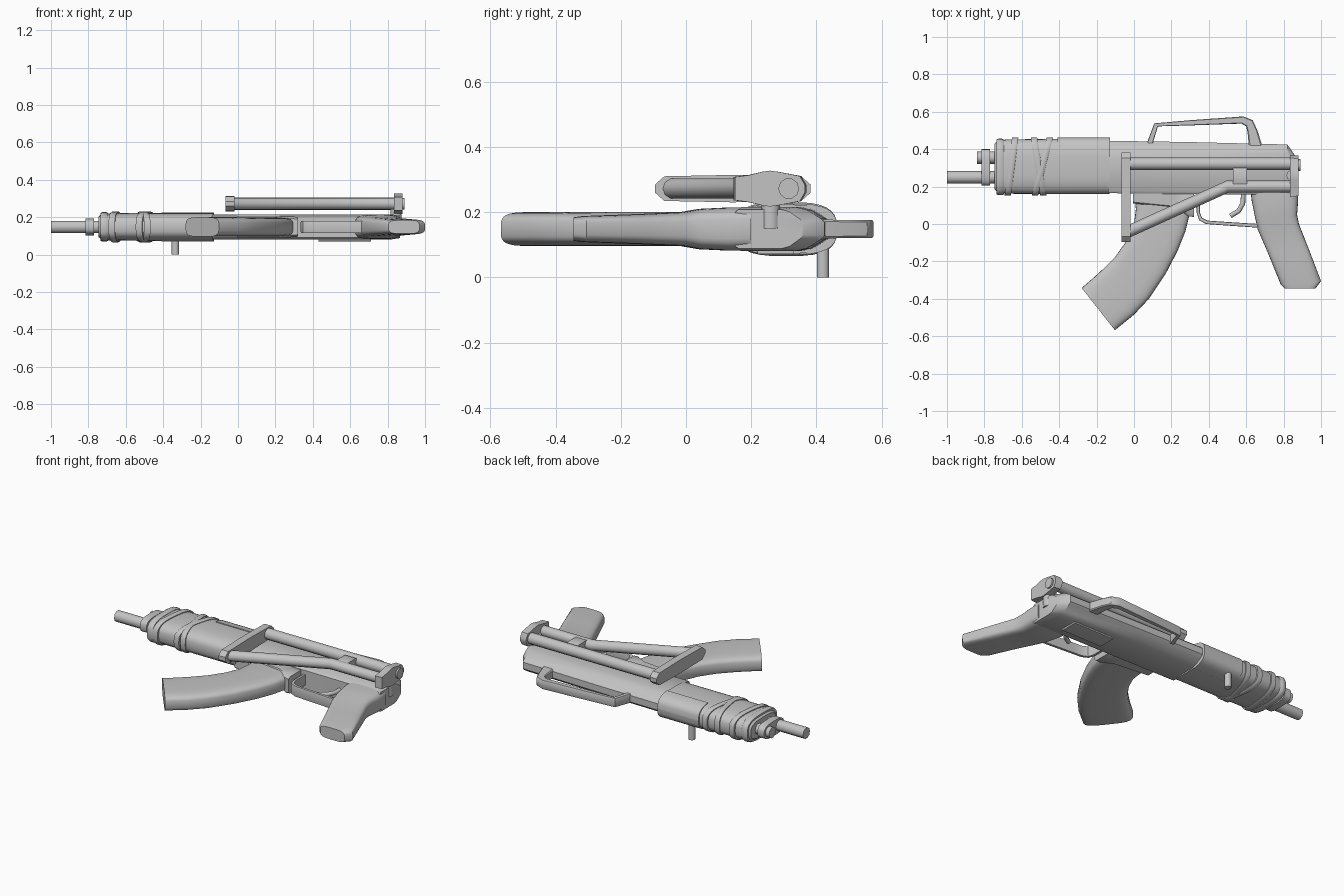
import bpy, bmesh, math
from mathutils import Vector

old = bpy.data.objects.get("Cube")
if old:
    bpy.data.objects.remove(old, do_unlink=True)

grey = bpy.data.materials.new("plain_grey")
grey.use_nodes = True
grey.diffuse_color = (0.55, 0.55, 0.55, 1)
bsdf = grey.node_tree.nodes["Principled BSDF"]
bsdf.inputs["Base Color"].default_value = (0.55, 0.55, 0.55, 1)
bsdf.inputs["Roughness"].default_value = 0.6

MID = 0.148     # height of the gun's centre plane
STOCK = 0.272   # height of the folded stock


def finish(obj, angle=38):
    obj.data.materials.append(grey)
    bpy.ops.object.select_all(action="DESELECT")
    obj.select_set(True)
    bpy.context.view_layer.objects.active = obj
    bpy.ops.object.shade_smooth_by_angle(angle=math.radians(angle))
    return obj


def oval(power, count=32):
    """Superellipse section: (position from edge A to edge B, height)."""
    pts = []
    for i in range(count):
        a = math.tau * i / count
        c, s = math.cos(a), math.sin(a)
        pts.append((math.copysign(abs(c) ** (2 / power), c),
                    math.copysign(abs(s) ** (2 / power), s)))
    return pts


def mirrored(half):
    """Closed section from its upper half."""
    return half + [(t, -s) for t, s in reversed(half)]


def loft(name, stations, section, z=MID):
    """Skin sections; a station is (edge A, edge B, half height)."""
    bm = bmesh.new()
    rings = []
    for a, b, h in stations:
        a, b = Vector(a), Vector(b)
        ring = []
        for t, s in section:
            p = (a + b) / 2 + (b - a) / 2 * t
            ring.append(bm.verts.new((p.x, p.y, z + s * h)))
        rings.append(ring)
    n = len(section)
    for r, q in zip(rings, rings[1:]):
        for i in range(n):
            j = (i + 1) % n
            bm.faces.new((r[i], r[j], q[j], q[i]))
    bm.faces.new(rings[0])
    bm.faces.new(rings[-1])
    bmesh.ops.recalc_face_normals(bm, faces=bm.faces)
    mesh = bpy.data.meshes.new(name)
    bm.to_mesh(mesh)
    bm.free()
    obj = bpy.data.objects.new(name, mesh)
    bpy.context.collection.objects.link(obj)
    return finish(obj)


def along_x(name, rows, section, z=MID):
    """Loft whose rows are (x, y low, y high, half height)."""
    return loft(name, [((x, lo), (x, hi), h) for x, lo, hi, h in rows], section, z)


def tube(name, points, radius):
    """Round rod along a path, with closed ends."""
    curve = bpy.data.curves.new(name, "CURVE")
    curve.dimensions = "3D"
    curve.bevel_depth = radius
    curve.bevel_resolution = 3
    curve.use_fill_caps = True
    spline = curve.splines.new("POLY")
    spline.points.add(len(points) - 1)
    for p, co in zip(spline.points, points):
        p.co = (*co, 1)
    obj = bpy.data.objects.new(name, curve)
    bpy.context.collection.objects.link(obj)
    bpy.ops.object.select_all(action="DESELECT")
    obj.select_set(True)
    bpy.context.view_layer.objects.active = obj
    bpy.ops.object.convert(target="MESH")
    return finish(bpy.context.object)


BOX = mirrored([(-1, 0.8), (-0.8, 1), (0.8, 1), (1, 0.8)])
SOFT = oval(3)

# Barrel, gas tube and the collar that joins them
tube("barrel", [(-1, 0.25, MID), (-0.7, 0.25, MID)], 0.034)
tube("gas_tube", [(-0.84, 0.355, MID), (-0.7, 0.355, MID)], 0.033)
along_x("barrel_collar", [(-0.815, 0.205, 0.4, 0.046), (-0.77, 0.205, 0.4, 0.046)], SOFT)

# Handguard with a raised top cover
along_x("handguard", [(-0.745, 0.185, 0.43, 0.055), (-0.73, 0.168, 0.446, 0.068),
                      (-0.68, 0.162, 0.452, 0.073), (-0.42, 0.16, 0.455, 0.075),
                      (-0.13, 0.16, 0.455, 0.075)], SOFT)
arch = [((t - 0.7) / 0.3, s) for t, s in SOFT if t >= 0.4 and s >= 0]
arch = [(-1, 0.98)] + arch[::-1]
along_x("handguard_cover", [(-0.41, 0.37, 0.463, 0.079), (-0.128, 0.37, 0.463, 0.079)],
        mirrored(arch))

# Tilted wraps: (x at low edge, x at high edge)
for i, (low, high) in enumerate([(-0.675, -0.635), (-0.53, -0.45), (-0.485, -0.535)]):
    w = 0.017
    loft(f"wrap_{i + 1}", [((low + d, 0.152), (high + d, 0.463), h)
                           for d, h in ((-w, 0.078), (-w * 0.6, 0.083),
                                        (w * 0.6, 0.083), (w, 0.078))], SOFT)
along_x("front_wrap", [(-0.735, 0.158, 0.45, 0.074), (-0.725, 0.155, 0.456, 0.079),
                       (-0.705, 0.155, 0.456, 0.079), (-0.695, 0.158, 0.45, 0.074)], SOFT)

# Receiver: flat sides that slope to a narrow top
RECEIVER = mirrored([(-1, 0.85), (-0.9, 1), (0.35, 1), (0.6, 0.88), (0.9, 0.5), (1, 0.3)])
along_x("receiver", [(-0.14, 0.165, 0.445, 0.067), (0.3, 0.16, 0.438, 0.067),
                     (0.82, 0.155, 0.425, 0.067), (0.865, 0.15, 0.36, 0.06)], RECEIVER)
along_x("side_port_cover", [(0.43, 0.22, 0.33, 0.006), (0.71, 0.22, 0.33, 0.006)],
        BOX, 0.077)

# Charging handle reaching down
tube("charging_handle", [(-0.335, 0.42, 0.14), (-0.335, 0.42, 0)], 0.02)

# Carrying handle
loft("carry_handle", [((0.07, 0.41), (0.105, 0.41), 0.027), ((0.072, 0.44), (0.103, 0.44), 0.027),
                      ((0.108, 0.538), (0.128, 0.522), 0.027),
                      ((0.3, 0.555), (0.3, 0.527), 0.027),
                      ((0.585, 0.575), (0.575, 0.537), 0.027),
                      ((0.635, 0.555), (0.6, 0.522), 0.027),
                      ((0.66, 0.5), (0.607, 0.49), 0.027),
                      ((0.69, 0.405), (0.615, 0.405), 0.03)], BOX)

# Magazine and its well
along_x("magazine_well", [(-0.005, 0.11, 0.18, 0.057), (0.22, 0.085, 0.18, 0.057),
                          (0.295, 0.04, 0.18, 0.055), (0.32, 0.038, 0.18, 0.052)], BOX)
loft("magazine", [((0.0, 0.17), (0.3, 0.17), 0.05), ((0.01, 0.08), (0.3, 0.06), 0.052),
                  ((0.0, 0.0), (0.275, -0.04), 0.052), ((-0.04, -0.09), (0.235, -0.14), 0.052),
                  ((-0.1, -0.175), (0.17, -0.265), 0.052),
                  ((-0.17, -0.245), (0.08, -0.4), 0.052),
                  ((-0.225, -0.295), (0.0, -0.485), 0.052),
                  ((-0.28, -0.342), (-0.102, -0.568), 0.052)], oval(4))

# Trigger guard and trigger
loft("trigger_guard", [((0.335, 0.17), (0.352, 0.17), 0.032), ((0.335, 0.06), (0.352, 0.06), 0.032),
                       ((0.348, 0.02), (0.365, 0.032), 0.032),
                       ((0.385, 0.0), (0.395, 0.018), 0.032),
                       ((0.45, -0.005), (0.45, 0.014), 0.032),
                       ((0.67, -0.02), (0.67, 0.0), 0.032)], BOX)
tube("trigger", [(0.585, 0.17, MID), (0.582, 0.11, MID), (0.56, 0.07, MID),
                 (0.515, 0.043, MID)], 0.013)

# Pistol grip flaring into the receiver
loft("pistol_grip", [((0.62, 0.2), (0.872, 0.2), 0.066), ((0.63, 0.12), (0.878, 0.13), 0.066),
                     ((0.648, 0.03), (0.872, 0.05), 0.062), ((0.662, -0.03), (0.882, 0.0), 0.052),
                     ((0.72, -0.165), (0.935, -0.135), 0.046),
                     ((0.785, -0.325), (1.0, -0.305), 0.04),
                     ((0.805, -0.345), (0.97, -0.345), 0.036)], oval(4))

# Folded stock: two rods, butt bar, hinge block and brace
tube("stock_upper_rod", [(-0.05, 0.322, STOCK), (0.85, 0.322, STOCK)], 0.034)
tube("stock_lower_rod", [(-0.04, -0.045, STOCK), (0.5, 0.2, STOCK), (0.85, 0.2, STOCK)], 0.032)
BUTT = mirrored([(-1, 0.3), (-0.88, 0.9), (0, 1), (0.88, 0.9), (1, 0.3)])
along_x("butt_bar", [(-0.066, -0.095, 0.382, 0.042), (-0.02, -0.095, 0.382, 0.042)],
        BUTT, STOCK)
HINGE = mirrored([(-1, 0.65), (-0.6, 0.75), (-0.2, 0.95), (0, 1), (0.25, 0.93),
                  (0.85, 0.7), (1, 0.2)])
along_x("stock_hinge", [(0.835, 0.145, 0.37, 0.055), (0.88, 0.15, 0.365, 0.055)],
        HINGE, STOCK)
tube("hinge_rod_end", [(0.87, 0.315, STOCK), (0.89, 0.315, STOCK)], 0.032)
tube("hinge_pin", [(0.845, 0.26, 0.15), (0.845, 0.26, STOCK)], 0.03)
along_x("stock_brace", [(0.53, 0.2, 0.3, 0.028), (0.605, 0.2, 0.3, 0.028)], BOX, STOCK)
